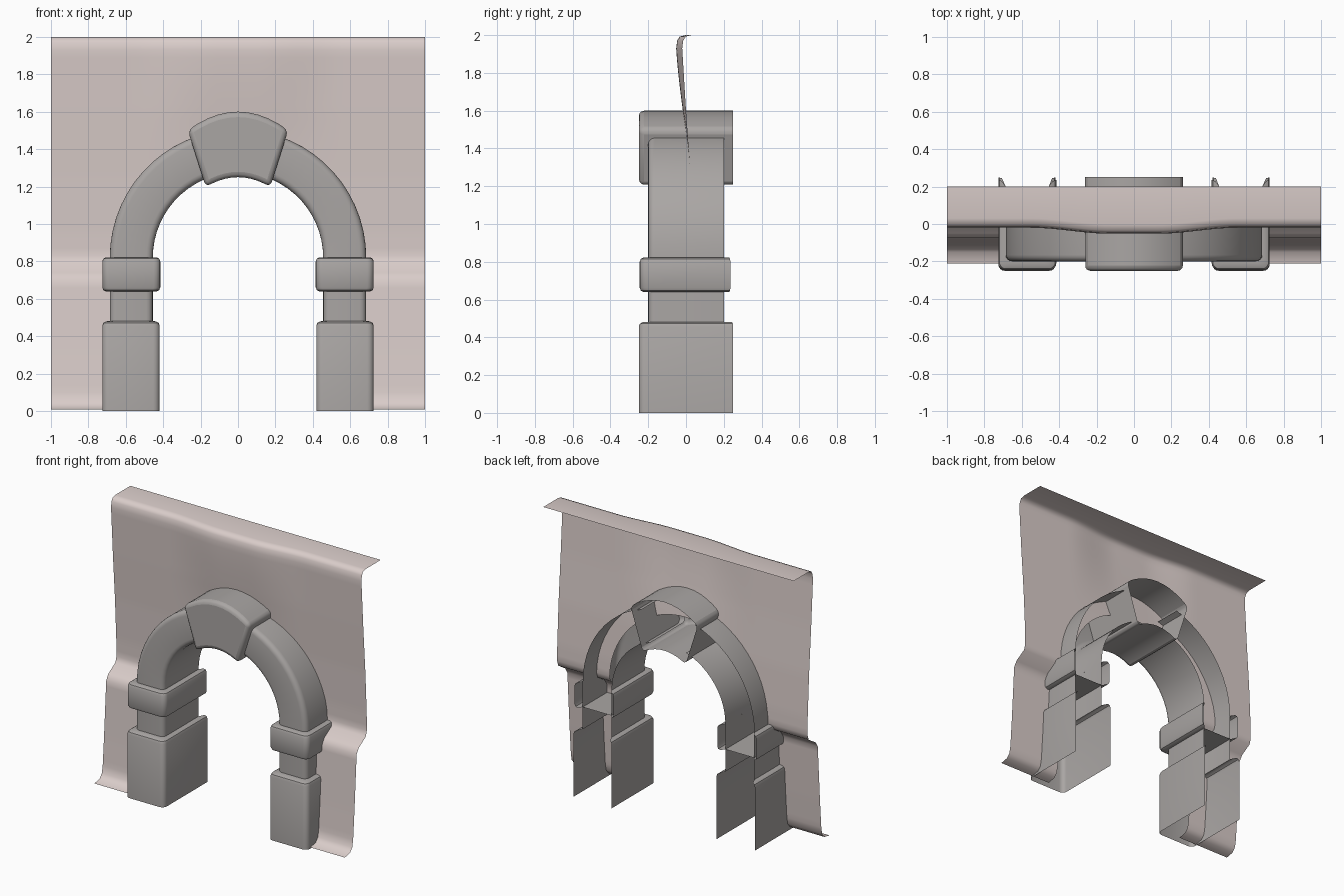
import bpy, bmesh, math

if "Cube" in bpy.data.objects:
    bpy.data.objects.remove(bpy.data.objects["Cube"])

ARCH_Z, R_IN, R_OUT = 0.82, 0.455, 0.685
HOLE_R = 0.58


def material(name, col):
    m = bpy.data.materials.new(name)
    m.diffuse_color = (*col, 1)
    m.use_nodes = True
    m.node_tree.nodes["Principled BSDF"].inputs["Base Color"].default_value = m.diffuse_color
    return m


plaster = material("plaster", (0.70, 0.61, 0.59))
stone = material("stone", (0.40, 0.38, 0.37))


def finish(bm, name, mat, mirror=False, bevel=0, angle=35):
    bmesh.ops.recalc_face_normals(bm, faces=bm.faces)
    me = bpy.data.meshes.new(name)
    bm.to_mesh(me)
    bm.free()
    ob = bpy.data.objects.new(name, me)
    bpy.context.collection.objects.link(ob)
    me.materials.append(mat)
    if bevel:
        b = ob.modifiers.new("bevel", 'BEVEL')
        b.width, b.segments = bevel, 3
        b.limit_method, b.angle_limit = 'ANGLE', math.radians(50)
    if mirror:
        ob.modifiers.new("mirror", 'MIRROR')
    bpy.context.view_layer.objects.active = ob
    ob.select_set(True)
    bpy.ops.object.shade_smooth_by_angle(angle=math.radians(angle))
    ob.select_set(False)
    return ob


def channel(x0, x1, front, back, r=0.035, n=4):
    """U section open at the back, with rounded front corners."""
    pts = [(x0, back)]
    for i in range(n + 1):
        a = math.pi / 2 * i / n
        pts.append((x0 + r - r * math.cos(a), front + r - r * math.sin(a)))
    for i in range(n + 1):
        a = math.pi / 2 * i / n
        pts.append((x1 - r + r * math.sin(a), front + r - r * math.cos(a)))
    return pts + [(x1, back)]


def loft(bm, loops):
    rows = [[bm.verts.new(p) for p in lp] for lp in loops]
    for a, b in zip(rows, rows[1:]):
        for i in range(len(a) - 1):
            bm.faces.new((a[i], a[i + 1], b[i + 1], b[i]))
    return rows


def level(sec, z):
    return [(x, y, z) for x, y in sec]


# pillar shaft and arch ring, one sweep of the same channel
shaft = channel(R_IN, R_OUT, -0.2, 0.2)
loops = [level(shaft, 0.48), level(shaft, 0.65)]
for i in range(13):
    a = math.radians(72) * i / 12
    loops.append([(u * math.cos(a), y, ARCH_Z + u * math.sin(a)) for u, y in shaft])
bm = bmesh.new()
loft(bm, loops)
finish(bm, "arch_ring", stone, mirror=True)


# plinths at the foot of each pillar
def block(d):
    return channel(0.418 + d, 0.725 - d, -0.25 + d, 0.25 - d * 0.3)


bm = bmesh.new()
loft(bm, [level(block(0), 0), level(block(0), 0.455), level(block(0.006), 0.472),
          level(block(0.02), 0.48), level(shaft, 0.482)])
finish(bm, "plinth", stone, mirror=True)


# capitals under the arch springing
def collar(d):
    return channel(0.415 + d, 0.725 - d, -0.245 + d, 0.235 - d * 0.3)


bm = bmesh.new()
rows = loft(bm, [level(shaft, 0.64), level(collar(0.02), 0.64), level(collar(0.006), 0.647),
                 level(collar(0), 0.662), level(collar(0), 0.80),
                 level(collar(0.006), 0.815), level(collar(0.02), 0.822), level(shaft, 0.822)])
bm.faces.new(rows[0])
finish(bm, "capital", stone, mirror=True)

# keystone, open at the back
bm = bmesh.new()
N = 10
grid = {}
for i in range(N + 1):
    t = -1 + 2 * i / N
    for k, (hw, z0, sag) in enumerate(((0.268, 1.6, 0.10), (0.172, 1.25, 0.052))):
        for j, y in enumerate((-0.25, 0.25)):
            grid[i, k, j] = bm.verts.new((hw * t, y, z0 - sag * t * t))
for i in range(N):
    for k in (0, 1):
        bm.faces.new([grid[i, k, 0], grid[i + 1, k, 0], grid[i + 1, k, 1], grid[i, k, 1]])
    bm.faces.new([grid[i, 0, 0], grid[i + 1, 0, 0], grid[i + 1, 1, 0], grid[i, 1, 0]])
for i in (0, N):
    bm.faces.new([grid[i, 0, 0], grid[i, 1, 0], grid[i, 1, 1], grid[i, 0, 1]])
finish(bm, "keystone", stone, bevel=0.028)

# wall sheet: profile from the top flange down to the foot flange
PROFILE = [(0.2, 2), (0.03, 2), (-0.002, 1.992), (-0.015, 1.97), (-0.02, 1.93), (0, 1.6),
           (0.025, 1.25), (0.04, 0.95), (0.042, 0.83), (0.03, 0.79), (-0.05, 0.74),
           (-0.075, 0.70), (-0.10, 0.3), (-0.115, 0.1), (-0.125, 0.05), (-0.15, 0.02), (-0.21, 0.008)]


def smooth(t):
    t = max(0, min(1, t))
    return t * t * (3 - 2 * t)


def bulge(x, y, z):
    return y - 0.032 * smooth((0.55 - abs(x)) / 0.42) * smooth((z - 1.25) / 0.68) * min(1, (0.2 - y) / 0.17)


def wall_y(x, z):
    for (ya, za), (yb, zb) in zip(PROFILE[1:], PROFILE[2:]):
        if zb <= z <= za:
            return bulge(x, ya + (yb - ya) * (za - z) / (za - zb), z)
    return 0


dense = []
for (ya, za), (yb, zb) in zip(PROFILE, PROFILE[1:]):
    n = max(1, round((za - zb) / 0.04))
    dense += [(ya + (yb - ya) * i / n, za + (zb - za) * i / n) for i in range(n)]
dense.append(PROFILE[-1])
side = [HOLE_R * i / 15 for i in range(16)] + [HOLE_R + (1 - HOLE_R) * i / 8 for i in range(1, 9)]
xs = [-x for x in reversed(side[1:])] + side
bm = bmesh.new()
loft(bm, [[(x, bulge(x, y, z), z) for x in xs] for y, z in dense])


def in_hole(p):
    return abs(p.x) < HOLE_R and math.hypot(p.x, max(0, p.z - ARCH_Z)) < HOLE_R


gone = [f for f in bm.faces if in_hole(f.calc_center_median())]
bmesh.ops.delete(bm, geom=gone, context='FACES')
# pull the stepped rim onto a clean arch
for v in bm.verts:
    r = math.hypot(v.co.x, v.co.z - ARCH_Z)
    if v.is_boundary and v.co.z > ARCH_Z and r < 0.68:
        v.co.x *= HOLE_R / r
        v.co.z = ARCH_Z + (v.co.z - ARCH_Z) * HOLE_R / r
        v.co.y = wall_y(v.co.x, v.co.z)
finish(bm, "wall", plaster, angle=60)
